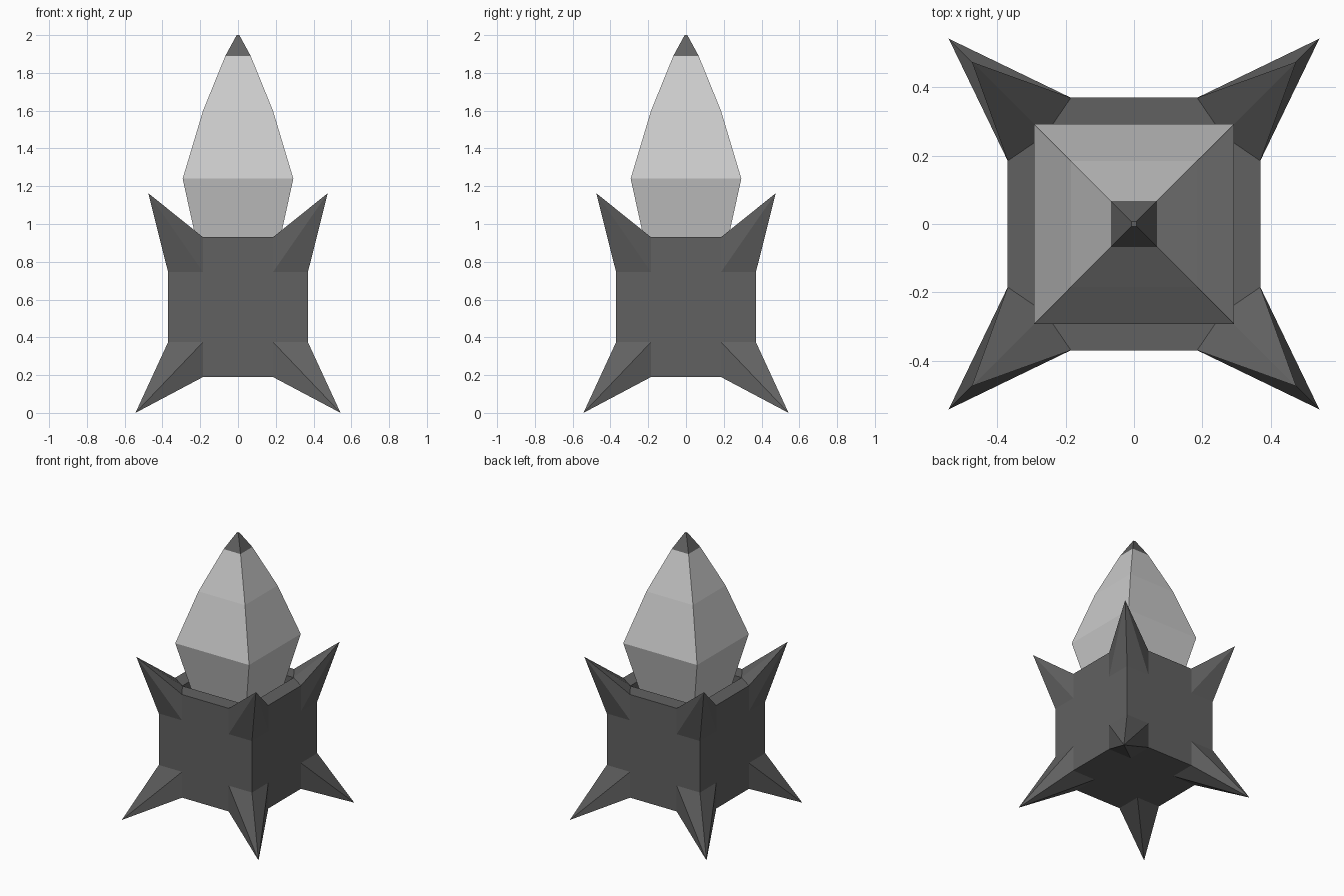
import bpy, bmesh
from mathutils import Vector

if "Cube" in bpy.data.objects:
    bpy.data.objects.remove(bpy.data.objects["Cube"])


def material(name, v):
    m = bpy.data.materials.new(name)
    m.diffuse_color = (v, v, v, 1)
    m.use_nodes = True
    m.node_tree.nodes["Principled BSDF"].inputs["Base Color"].default_value = m.diffuse_color
    return m


def finish(bm, name, mat):
    bmesh.ops.recalc_face_normals(bm, faces=bm.faces[:])
    me = bpy.data.meshes.new(name)
    bm.to_mesh(me)
    bm.free()
    me.materials.append(mat)
    ob = bpy.data.objects.new(name, me)
    bpy.context.collection.objects.link(ob)
    return ob


def square_loft(name, profile, mat):
    """Stack of square rings given as (half width, height)."""
    bm = bmesh.new()
    rings = [[bm.verts.new((sx * r, sy * r, z))
              for sx, sy in ((-1, -1), (1, -1), (1, 1), (-1, 1))]
             for r, z in profile]
    for a, b in zip(rings, rings[1:]):
        for i in range(4):
            j = (i + 1) % 4
            bm.faces.new((a[i], a[j], b[j], b[i]))
    bm.faces.new(rings[0][::-1])
    bm.faces.new(rings[-1])
    return finish(bm, name, mat)


dark = material("dark_grey", 0.12)
light = material("light_grey", 0.6)

# spiked block: cube cut into a 4x4 grid on each side
H, Z0, Z1 = 0.37, 0.19, 0.93
ZC = (Z0 + Z1) / 2
bm = bmesh.new()
bmesh.ops.create_cube(bm, size=2 * H)
bmesh.ops.subdivide_edges(bm, edges=bm.edges[:], cuts=3, use_grid_fill=True)
top_inner = [v for v in bm.verts
             if v.co.z > H - 0.01 and max(abs(v.co.x), abs(v.co.y)) < H - 0.01]
corners = [v for v in bm.verts if min(abs(c) for c in v.co) > H - 0.01]
bmesh.ops.translate(bm, verts=bm.verts[:], vec=(0, 0, ZC))

# open socket in the top
for v in top_inner:
    v.co.x *= 0.26 / 0.185
    v.co.y *= 0.26 / 0.185
socket = [f for f in bm.faces if all(v in top_inner for v in f.verts)]

# corners pulled out into spikes, each quad folded along its diagonal
for v in corners:
    sx, sy = (1 if v.co.x > 0 else -1), (1 if v.co.y > 0 else -1)
    s, z = (0.475, 1.163) if v.co.z > ZC else (0.543, 0.0)
    v.co = Vector((sx * s, sy * s, z))
    for f in list(v.link_faces):
        vs = list(f.verts)
        bmesh.utils.face_split(f, v, vs[(vs.index(v) + 2) % 4])

ext = bmesh.ops.extrude_face_region(bm, geom=socket)["geom"]
bmesh.ops.translate(bm, vec=(0, 0, -0.18),
                    verts=[g for g in ext if isinstance(g, bmesh.types.BMVert)])
left = [f for f in socket if f.is_valid]
if left:
    bmesh.ops.delete(bm, geom=left, context='FACES')
finish(bm, "spiked_base", dark)

# faceted bud and its dark point
square_loft("bud", [(0.185, 0.75), (0.293, 1.24), (0.185, 1.6), (0.067, 1.89)], light)
square_loft("bud_point", [(0.067, 1.89), (0.007, 2.0)], dark)
